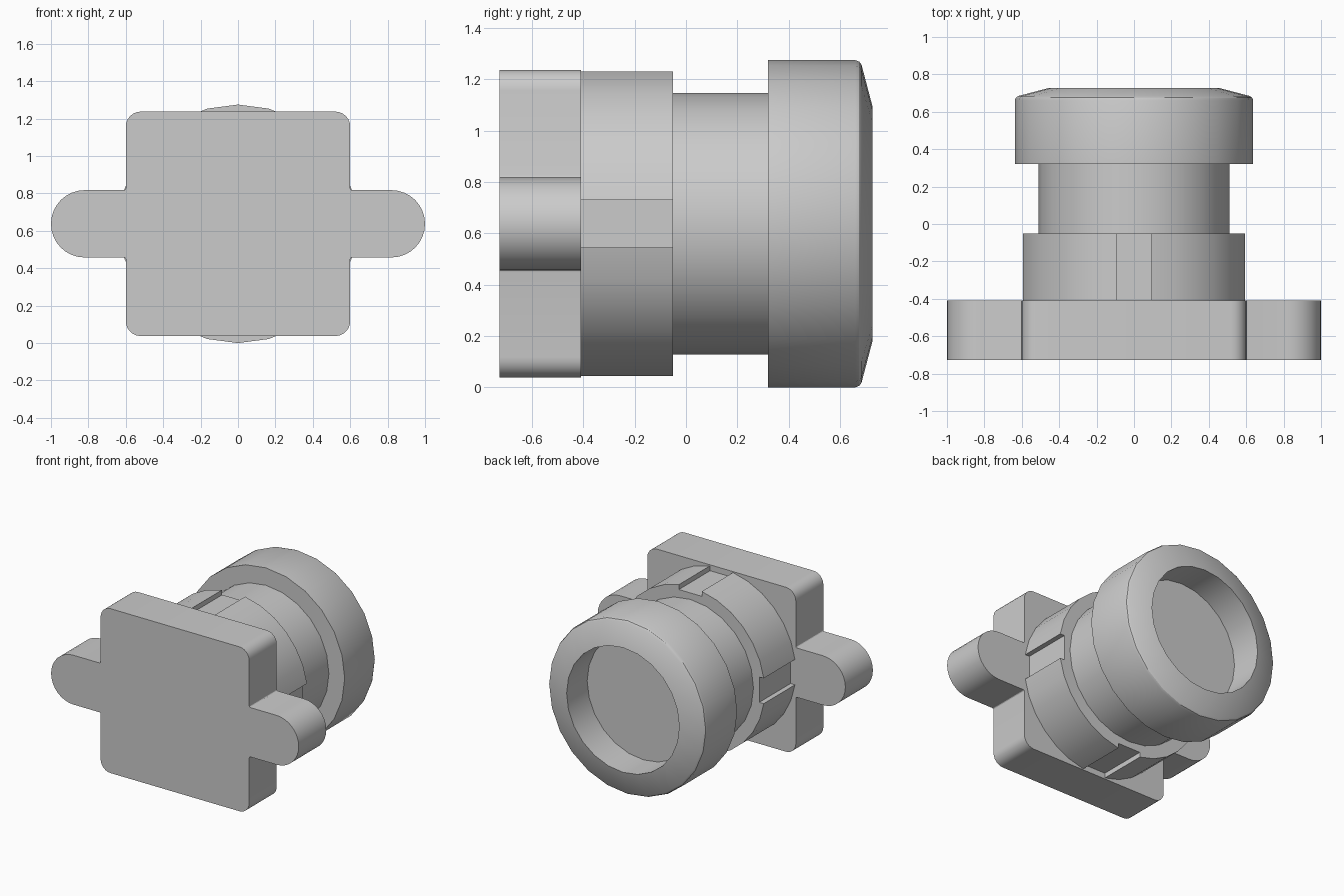
import bpy
import bmesh
from math import sin, cos, asin, pi, radians
from mathutils import Vector, Matrix

if "Cube" in bpy.data.objects:
    bpy.data.objects.remove(bpy.data.objects["Cube"], do_unlink=True)

AXIS_Z = 0.6375  # height of the long axis

grey = bpy.data.materials.new("plain_grey")
grey.use_nodes = True
grey.diffuse_color = (0.6, 0.6, 0.6, 1)
grey.node_tree.nodes["Principled BSDF"].inputs["Base Color"].default_value = (0.6, 0.6, 0.6, 1)


def finish(name, bm):
    bmesh.ops.remove_doubles(bm, verts=bm.verts, dist=0.0005)
    bmesh.ops.recalc_face_normals(bm, faces=bm.faces)
    mesh = bpy.data.meshes.new(name)
    bm.to_mesh(mesh)
    bm.free()
    mesh.materials.append(grey)
    obj = bpy.data.objects.new(name, mesh)
    obj.location.z = AXIS_Z
    bpy.context.collection.objects.link(obj)
    bpy.ops.object.select_all(action='DESELECT')
    obj.select_set(True)
    bpy.context.view_layer.objects.active = obj
    bpy.ops.object.shade_smooth_by_angle(angle=radians(30))
    return obj


def arc(cx, cz, r, start, end, steps):
    angles = [radians(start + (end - start) * i / steps) for i in range(steps + 1)]
    return [(cx + r * cos(a), cz + r * sin(a)) for a in angles]


def prism(name, outline, y0, y1):
    """Extrude an x-z outline along y."""
    bm = bmesh.new()
    face = bm.faces.new([bm.verts.new((x, y0, z)) for x, z in outline])
    out = bmesh.ops.extrude_face_region(bm, geom=[face], use_keep_orig=True)
    moved = [v for v in out["geom"] if isinstance(v, bmesh.types.BMVert)]
    bmesh.ops.translate(bm, verts=moved, vec=(0, y1 - y0, 0))
    return finish(name, bm)


def lathe(name, profile, steps):
    """Spin a (radius, y) profile around the y axis."""
    bm = bmesh.new()
    verts = [bm.verts.new((0, y, r)) for r, y in profile]
    edges = [bm.edges.new(pair) for pair in zip(verts, verts[1:])]
    bmesh.ops.spin(bm, geom=verts + edges, cent=(0, 0, 0), axis=(0, 1, 0),
                   angle=2 * pi, steps=steps, use_merge=True)
    return finish(name, bm)


# Mounting plate with rounded corners and a round-ended ear on each side
upper = (arc(0.82, 0, 0.18, 0, 90, 8)
         + arc(0.61, 0.19, 0.01, 270, 180, 3)
         + arc(0.52, 0.52, 0.08, 0, 90, 6))
half = [(x, -z) for x, z in reversed(upper[1:])] + upper
prism("mounting_plate", half + [(-x, -z) for x, z in half], -0.7275, -0.41)

# Collar with four shallow flat keyways
R, HALF_SLOT, FLOOR = 0.6, 0.0925, 0.557
edge = asin(HALF_SLOT / R) * 180 / pi
quarter = ([(FLOOR, HALF_SLOT)] + arc(0, 0, R, edge, 90 - edge, 6)
           + [(HALF_SLOT, FLOOR)])
collar = []
for k in range(4):
    turn = Matrix.Rotation(k * pi / 2, 2)
    collar += [tuple(turn @ Vector(p)) for p in quarter]
prism("keyed_collar", collar, -0.41, -0.05)

# Neck
prism("neck", arc(0, 0, 0.51, 0, 345, 23), -0.05, 0.32)

# Head with chamfered rim and a blind recess in the back
lathe("recessed_head", [(0, 0.32), (0.6375, 0.32), (0.6375, 0.66), (0.632, 0.675),
                        (0.62, 0.684), (0.455, 0.7275), (0.455, 0.49), (0, 0.49)], 24)
